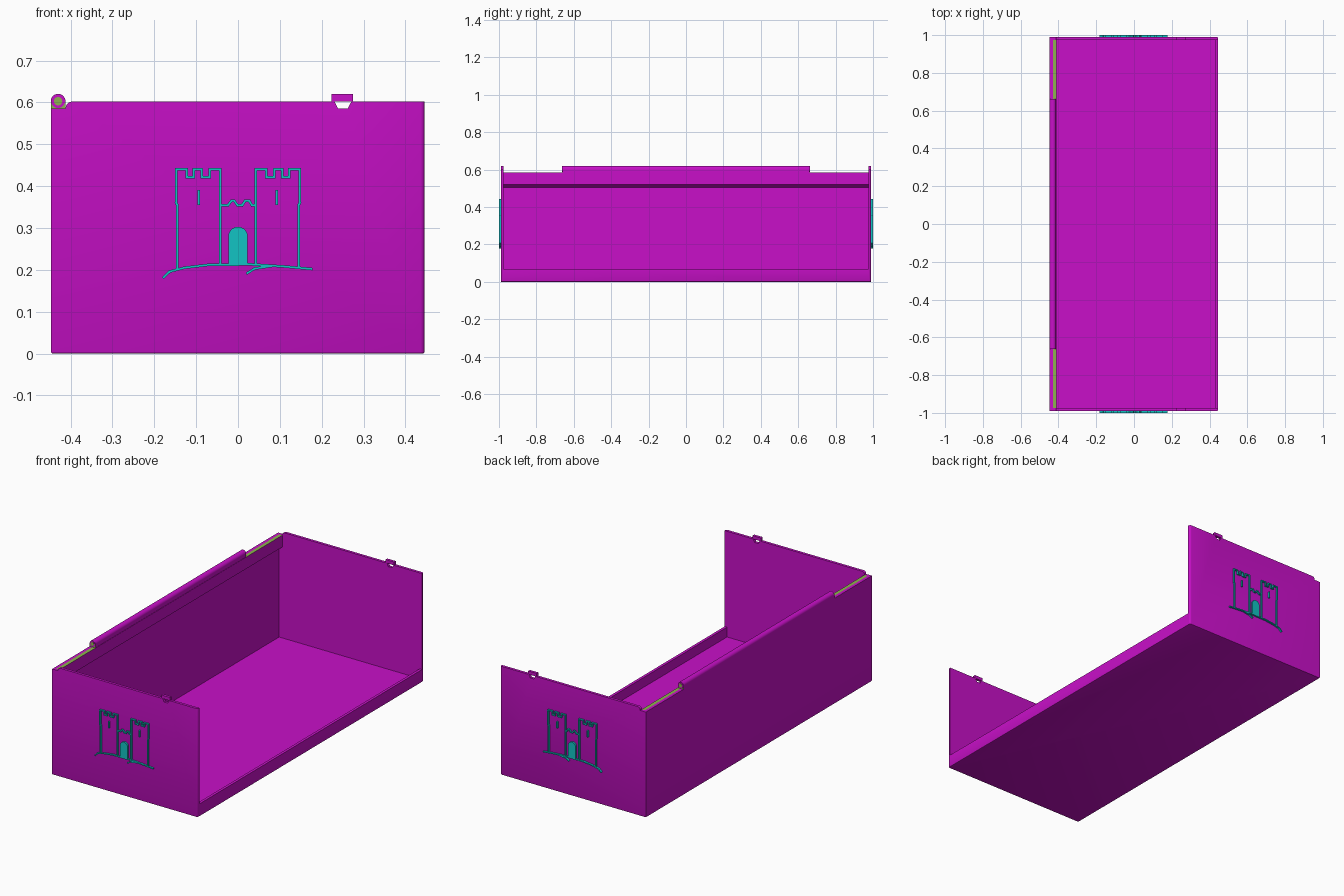
import bpy, bmesh, math
from mathutils import Vector

if "Cube" in bpy.data.objects:
    bpy.data.objects.remove(bpy.data.objects["Cube"])


def material(name, rgb):
    m = bpy.data.materials.new(name)
    m.use_nodes = True
    m.diffuse_color = (*rgb, 1)
    m.node_tree.nodes["Principled BSDF"].inputs["Base Color"].default_value = (*rgb, 1)
    return m


MAGENTA = material("magenta", (0.58, 0.005, 0.58))
GREEN = material("olive green", (0.27, 0.45, 0.08))
TEAL = material("teal", (0.006, 0.55, 0.55))

LEFT, RIGHT = -0.447, 0.446      # outer side faces
END, INNER = 0.99, 0.975         # end walls, outside and inside
TOP, NOTCH = 0.602, 0.585        # rim height, hinge notch height
HINGE = (-0.43, 0.603)
HINGE_R = 0.0175


def finish(name, bm, *mats):
    bmesh.ops.recalc_face_normals(bm, faces=bm.faces)
    me = bpy.data.meshes.new(name)
    bm.to_mesh(me)
    bm.free()
    ob = bpy.data.objects.new(name, me)
    bpy.context.collection.objects.link(ob)
    for m in mats:
        me.materials.append(m)
    return ob


def add_prism(bm, pts, y0, y1):
    """Extrude an x-z outline along y."""
    face = bm.faces.new([bm.verts.new((x, y0, z)) for x, z in pts])
    new = bmesh.ops.extrude_face_region(bm, geom=[face])["geom"]
    verts = [v for v in new if isinstance(v, bmesh.types.BMVert)]
    bmesh.ops.translate(bm, verts=verts, vec=(0, y1 - y0, 0))


def rect(x0, x1, z0, z1):
    return [(x0, z0), (x1, z0), (x1, z1), (x0, z1)]


def prism(name, pts, y0, y1, *mats):
    bm = bmesh.new()
    add_prism(bm, pts, y0, y1)
    return finish(name, bm, *mats)


def arc(cx, cz, r, a0, a1, n):
    angles = [math.radians(a0 + (a1 - a0) * i / n) for i in range(n + 1)]
    return [(cx + r * math.cos(a), cz + r * math.sin(a)) for a in angles]


def cut(ob, cutter):
    mod = ob.modifiers.new("cut", "BOOLEAN")
    mod.operation, mod.solver, mod.object = "DIFFERENCE", "EXACT", cutter
    bpy.context.view_layer.objects.active = ob
    bpy.ops.object.modifier_apply(modifier=mod.name)
    bpy.data.objects.remove(cutter)


def paint_notch(ob):
    """Green on the lowered seats beside the hinge."""
    for p in ob.data.polygons:
        c = p.center
        p.material_index = int(p.normal.z > 0.9 and abs(c.z - NOTCH) < 0.002
                               and c.x < -0.4 and abs(c.y) > 0.6)


# Tray body: block with rounded outer edges
bm = bmesh.new()
add_prism(bm, rect(LEFT, RIGHT, 0, TOP), -END, END)


def bevel(test, width, segments):
    edges = [e for e in bm.edges if all(test(v.co) for v in e.verts)]
    bmesh.ops.bevel(bm, geom=edges, offset=width, segments=segments,
                    profile=0.5, affect="EDGES")


for side in (-1, 1):
    bevel(lambda c: c.x > RIGHT - 0.001 and c.y * side > END - 0.001, 0.01, 3)
bevel(lambda c: c.z < 0.001, 0.004, 2)
body = finish("tray_body", bm, MAGENTA, GREEN)

# Hollow the inside, open the right side above the lip
cut(body, prism("cavity", rect(-0.43, 0.431, 0.016, 0.8), -INNER, INNER))
cut(body, prism("side_opening", rect(0.42, 0.6, 0.07, 0.8), -INNER, INNER))

# Hinge notch with a rounded inner corner, and latch holes
notch = [(-0.6, NOTCH), (-0.412, NOTCH)]
notch += arc(-0.397, NOTCH + 0.002, 0.015, 180, 90, 5) + [(-0.397, 0.8), (-0.6, 0.8)]
cut(body, prism("hinge_notch", notch, -1.2, 1.2))
cut(body, prism("latch_hole", [(0.239, NOTCH), (0.262, NOTCH), (0.272, 0.604),
                               (0.23, 0.604)], -1.2, 1.2))
paint_notch(body)

# Thickened rail under the hinge
rail = prism("hinge_rail", [(-0.431, 0.504), (-0.411, 0.52), (-0.411, NOTCH),
                            (-0.431, NOTCH)], -INNER, INNER, MAGENTA, GREEN)
rail_mesh = bmesh.new()
rail_mesh.from_mesh(rail.data)
for y in (-0.66, 0.66):
    bmesh.ops.bisect_plane(rail_mesh, geom=rail_mesh.verts[:] + rail_mesh.edges[:]
                           + rail_mesh.faces[:], plane_co=(0, y, 0), plane_no=(0, 1, 0))
rail_mesh.to_mesh(rail.data)
rail_mesh.free()
paint_notch(rail)

# Hinge knuckle with a rounded top
knuckle = [(LEFT, NOTCH), (-0.4125, NOTCH)] + arc(*HINGE, HINGE_R, 0, 180, 16)
barrel = prism("hinge_knuckle", knuckle, -0.66, 0.66, MAGENTA)

for side, label in ((-1, "front"), (1, "back")):
    y = 0.66 * side
    prism(label + "_hinge_face", rect(LEFT, -0.4125, NOTCH, 0.603),
          y, y + 0.001 * side, GREEN)
    prism(label + "_hinge_ring", arc(*HINGE, 0.0165, 0, 345, 23),
          y, y + 0.002 * side, MAGENTA)
    prism(label + "_hinge_socket", arc(*HINGE, 0.01, 0, 345, 23),
          y, y + 0.003 * side, GREEN)
    # Latch bar bridging the hole in the end wall
    prism(label + "_latch_bar", rect(0.223, 0.275, TOP, 0.62),
          INNER * side, END * side, MAGENTA)


# Raised castle relief
def add_stroke(bm, pts, y0, y1, w=0.006):
    for a, b in zip(pts, pts[1:]):
        a, b = Vector(a), Vector(b)
        d = (b - a).normalized() * w / 2
        n = Vector((-d.y, d.x))
        a, b = a - d * 0.8, b + d * 0.8
        add_prism(bm, [a - n, b - n, b + n, a + n], y0, y1)


def tower(mirror):
    hi, lo = 0.44, 0.421
    pts = [(-0.145, 0.206), (-0.145, 0.355), (-0.148, 0.36), (-0.148, hi)]
    for x0, x1 in ((-0.122, -0.106), (-0.087, -0.068)):
        pts += [(x0, hi), (x0, lo), (x1, lo), (x1, hi)]
    pts += [(-0.042, hi), (-0.042, 0.213)]
    return [(x * mirror, z) for x, z in pts]


gate = [(-0.042, 0.354), (-0.024, 0.354), (-0.016, 0.365), (-0.009, 0.365),
        (-0.001, 0.354), (0.01, 0.354), (0.017, 0.365), (0.027, 0.365),
        (0.033, 0.354), (0.042, 0.354)]
hill = [(-0.178, 0.182), (-0.163, 0.196), (-0.128, 0.205), (-0.07, 0.212),
        (0.03, 0.213), (0.11, 0.208), (0.176, 0.202)]
path = [(0.022, 0.192), (0.04, 0.203), (0.087, 0.21)]
door = [(-0.023, 0.213), (0.023, 0.213)] + arc(0, 0.28, 0.023, 0, 180, 12)

for side, label in ((-1, "front"), (1, "back")):
    y0, y1 = (END - 0.003) * side, side
    bm = bmesh.new()
    for line in (tower(1), tower(-1), gate, hill, path):
        add_stroke(bm, line, y0, y1)
    for x in (-0.094, 0.093):
        add_stroke(bm, [(x, 0.357), (x, 0.388)], y0, y1)
    add_prism(bm, door, y0, y1)
    finish(label + "_castle_relief", bm, TEAL)

# Smooth the rounded edges, keep the corners sharp
for ob in (body, barrel):
    bpy.ops.object.select_all(action="DESELECT")
    ob.select_set(True)
    bpy.context.view_layer.objects.active = ob
    bpy.ops.object.shade_smooth_by_angle(angle=math.radians(35))
